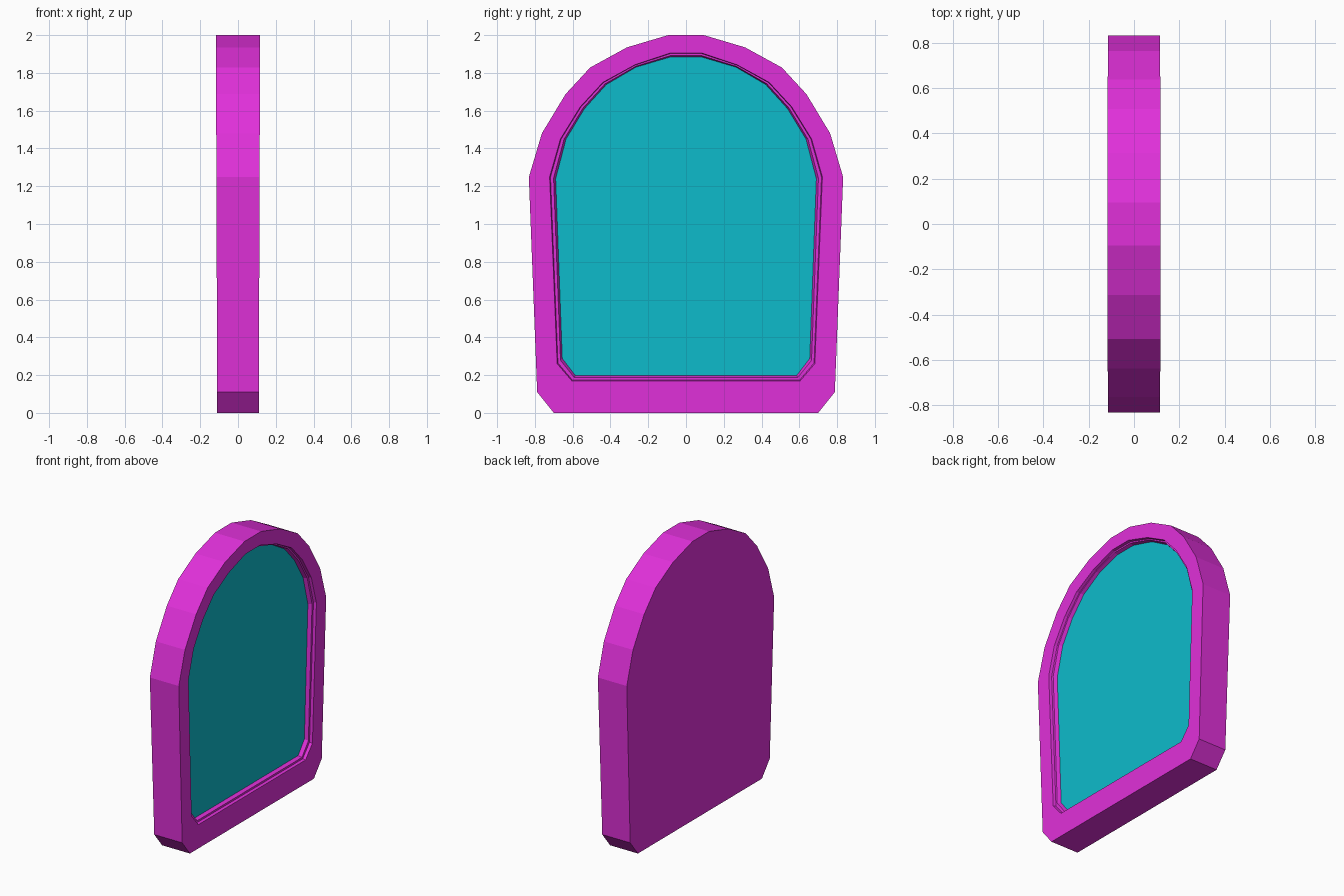
import bpy, bmesh

if "Cube" in bpy.data.objects:
    bpy.data.objects.remove(bpy.data.objects["Cube"])

# Half profiles (y, z), from the bottom centre side round to the top
OUTER = [(.70, 0), (.788, .11), (.832, 1.248), (.763, 1.48), (.638, 1.687),
         (.508, 1.828), (.313, 1.935), (.094, 2.0)]
RIM = [(.605, .17), (.682, .26), (.722, 1.25), (.665, 1.45), (.56, 1.62),
       (.44, 1.75), (.272, 1.842), (.083, 1.905)]
PANE = [(.585, .197), (.655, .288), (.69, 1.24), (.635, 1.45), (.538, 1.61),
        (.422, 1.738), (.265, 1.83), (.08, 1.885)]


def mix(a, b, t):
    return [(p[0] + (q[0] - p[0]) * t, p[1] + (q[1] - p[1]) * t) for p, q in zip(a, b)]


def loop(bm, half, side, recess=0.0):
    """Mirrored closed loop on the slightly tapered front (+1) or back (-1) plane."""
    pts = half + [(-y, z) for y, z in reversed(half)]
    return [bm.verts.new((side * (.11 + .0035 * z) - side * recess, y, z)) for y, z in pts]


def finish(bm, name, color):
    me = bpy.data.meshes.new(name)
    bm.to_mesh(me)
    bm.free()
    mat = bpy.data.materials.new(name + "_colour")
    mat.diffuse_color = color
    mat.use_nodes = True
    mat.node_tree.nodes["Principled BSDF"].inputs["Base Color"].default_value = mat.diffuse_color
    me.materials.append(mat)
    ob = bpy.data.objects.new(name, me)
    bpy.context.collection.objects.link(ob)
    return ob


# Frame: closed back, outer wall, face and stepped recess
bm = bmesh.new()
loops = [loop(bm, OUTER, -1), loop(bm, OUTER, 1), loop(bm, RIM, 1),
         loop(bm, mix(RIM, PANE, .15), 1, .02),
         loop(bm, mix(RIM, PANE, .65), 1, .02),
         loop(bm, PANE, 1, .045)]
for a, b in zip(loops, loops[1:]):
    n = len(a)
    for i in range(n):
        j = (i + 1) % n
        bm.faces.new((a[i], a[j], b[j], b[i]))
bm.faces.new(list(reversed(loops[0])))
finish(bm, "frame", (.75, .03, .70, 1))

# Pane set into the recess
bm = bmesh.new()
bm.faces.new(loop(bm, PANE, 1, .045))
finish(bm, "window_pane", (.004, .50, .60, 1))
